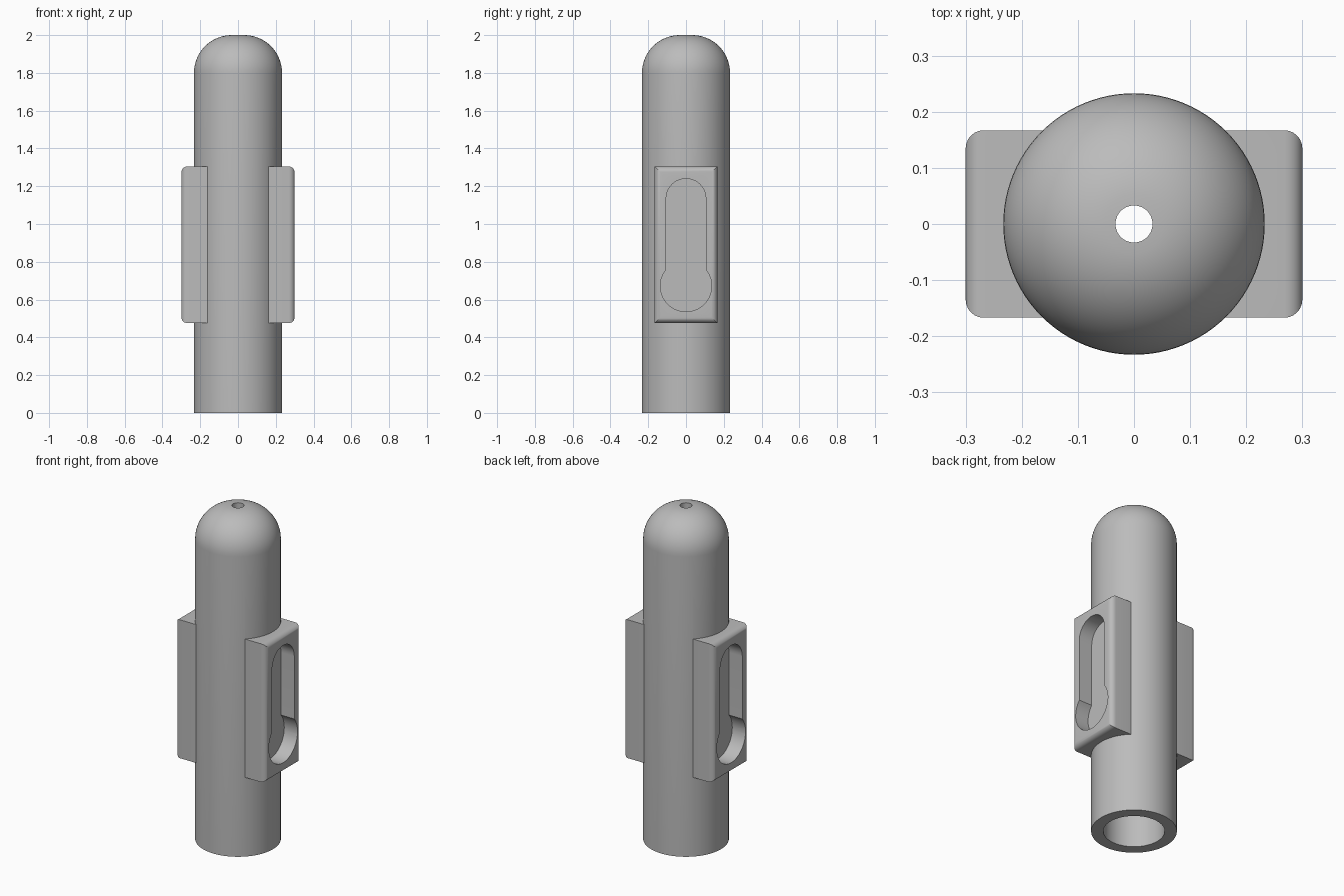
import bpy, bmesh, math
from mathutils import Matrix

if "Cube" in bpy.data.objects:
    bpy.data.objects.remove(bpy.data.objects["Cube"], do_unlink=True)

grey = bpy.data.materials.new("plain_grey")
grey.use_nodes = True
colour = (0.5, 0.5, 0.5, 1)
grey.diffuse_color = colour
grey.node_tree.nodes["Principled BSDF"].inputs["Base Color"].default_value = colour

R, BORE, HOLE = 0.233, 0.167, 0.033
SHOULDER = 1.8


def make_object(name, bm):
    bmesh.ops.recalc_face_normals(bm, faces=bm.faces)
    mesh = bpy.data.meshes.new(name)
    bm.to_mesh(mesh)
    bm.free()
    mesh.materials.append(grey)
    obj = bpy.data.objects.new(name, mesh)
    bpy.context.collection.objects.link(obj)
    return obj


def lathe(name, profile, segments=96):
    """Spin a closed (radius, height) profile into a ring-shaped solid."""
    bm = bmesh.new()
    rings = []
    for i in range(segments):
        a = math.tau * i / segments
        rings.append([bm.verts.new((r * math.cos(a), r * math.sin(a), z)) for r, z in profile])
    n = len(profile)
    for i in range(segments):
        a, b = rings[i], rings[(i + 1) % segments]
        for j in range(n):
            k = (j + 1) % n
            bm.faces.new((a[j], b[j], b[k], a[k]))
    return make_object(name, bm)


def dome_arc(radius, steps=16):
    """Quarter arc from the tube wall up to the rim of the top hole."""
    size = radius - HOLE
    return [(HOLE + size * math.cos(t), SHOULDER + size * math.sin(t))
            for t in (math.pi / 2 * i / steps for i in range(steps + 1))]


def side_block(name, side):
    """Mounting block with its outer face rounded over."""
    bm = bmesh.new()
    centre = Matrix.Translation((side * 0.2, 0, 0.89))
    bmesh.ops.create_cube(bm, size=1, matrix=centre @ Matrix.Diagonal((0.2, 0.334, 0.83, 1)))
    outer = [e for e in bm.edges if all(v.co.x * side > 0.25 for v in e.verts)]
    bmesh.ops.bevel(bm, geom=outer, offset=0.032, segments=6, profile=0.5, affect='EDGES')
    return make_object(name, bm)


def keyhole_cutter(name, side):
    """Keyhole outline: narrow round-topped slot over a wider round opening."""
    slot, big, low, high = 0.105, 0.136, 0.672, 1.135
    points = [(slot * math.cos(math.pi * i / 24), high + slot * math.sin(math.pi * i / 24))
              for i in range(25)]
    start = math.pi - math.acos(slot / big)
    sweep = math.tau - 2 * math.asin(slot / big)
    points += [(big * math.cos(start + sweep * i / 40), low + big * math.sin(start + sweep * i / 40))
               for i in range(41)]
    bm = bmesh.new()
    face = bm.faces.new([bm.verts.new((side * 0.212, y, z)) for y, z in points])
    grown = bmesh.ops.extrude_face_region(bm, geom=[face])
    verts = [v for v in grown["geom"] if isinstance(v, bmesh.types.BMVert)]
    bmesh.ops.translate(bm, verts=verts, vec=(side * 0.2, 0, 0))
    return make_object(name, bm)


def combine(target, tool, operation):
    mod = target.modifiers.new(operation.lower(), 'BOOLEAN')
    mod.object, mod.operation, mod.solver = tool, operation, 'EXACT'
    bpy.context.view_layer.objects.active = target
    bpy.ops.object.modifier_apply(modifier=mod.name)
    bpy.data.objects.remove(tool, do_unlink=True)


# Hollow round-nosed tube, open below, with a small hole in the top
outside = [(R, 0)] + dome_arc(R)
inside = list(reversed(dome_arc(BORE))) + [(BORE, 0)]
tube = lathe("domed_tube", outside + inside)

# Side blocks joined to the tube, then the keyhole pockets sunk into them
for label, side in (("left", 1), ("right", -1)):
    combine(tube, side_block(label + "_block", side), 'UNION')
    combine(tube, keyhole_cutter(label + "_keyhole", side), 'DIFFERENCE')

bpy.ops.object.select_all(action='DESELECT')
tube.select_set(True)
bpy.context.view_layer.objects.active = tube
bpy.ops.object.shade_smooth_by_angle(angle=math.radians(30))
